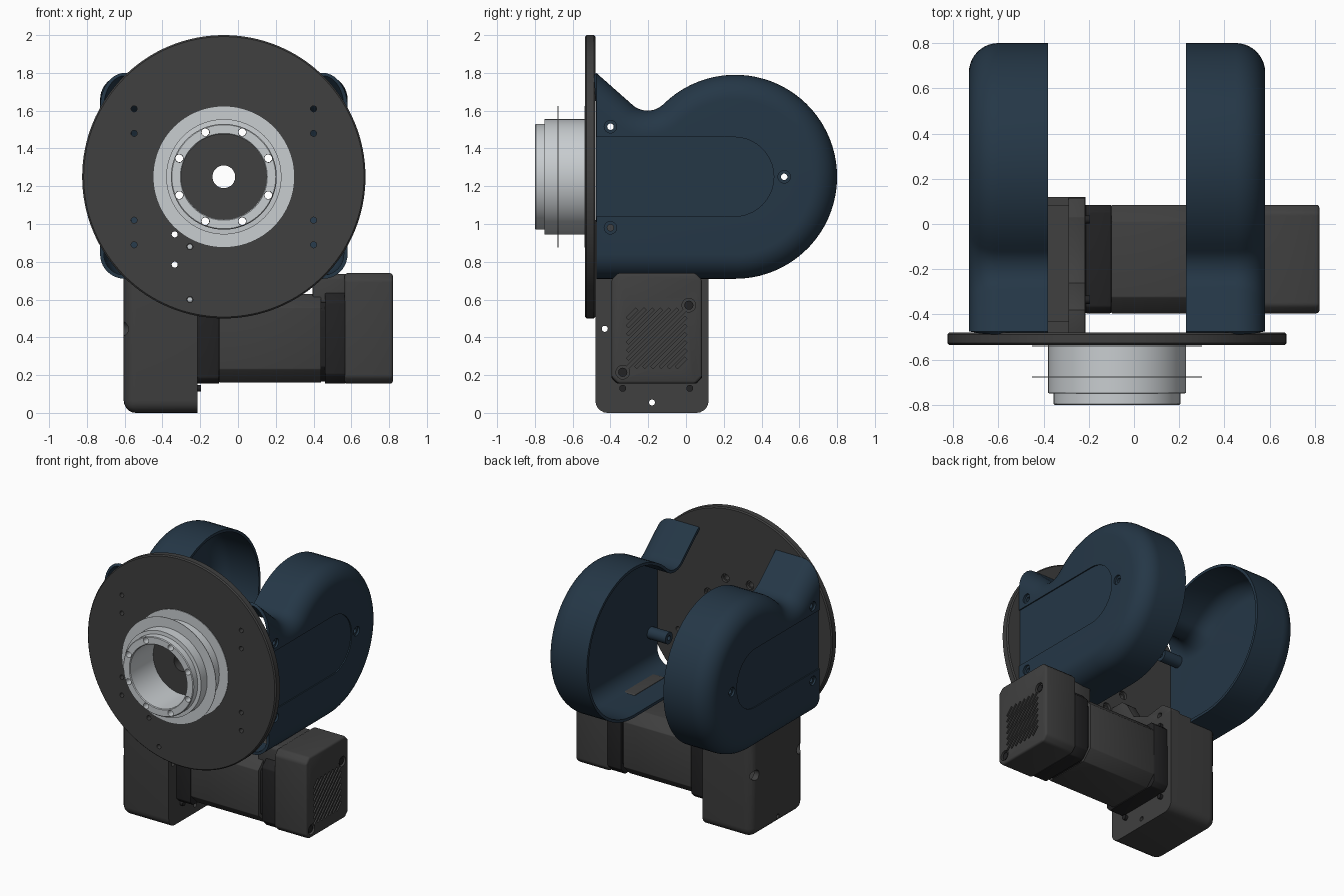
import bpy, bmesh
from math import sin, cos, pi, radians, sqrt, atan2
from mathutils import Matrix, Vector

if "Cube" in bpy.data.objects:
    bpy.data.objects.remove(bpy.data.objects["Cube"])

CX, CZ = -0.075, 1.25          # axis of the round plate


def material(name, r, g, b):
    m = bpy.data.materials.new(name)
    m.diffuse_color = (r, g, b, 1)
    m.use_nodes = True
    m.node_tree.nodes["Principled BSDF"].inputs["Base Color"].default_value = m.diffuse_color
    return m


BLUE = material("blue", 0.018, 0.038, 0.062)
DARK = material("dark_grey", 0.05, 0.05, 0.05)
BLACK = material("black", 0.016, 0.016, 0.017)
SILVER = material("silver", 0.58, 0.61, 0.63)


def obj(name, bm, mat=None):
    me = bpy.data.meshes.new(name)
    bm.to_mesh(me)
    bm.free()
    ob = bpy.data.objects.new(name, me)
    bpy.context.collection.objects.link(ob)
    if mat:
        me.materials.append(mat)
    return ob


def bake(ob):
    dg = bpy.context.evaluated_depsgraph_get()
    me = bpy.data.meshes.new_from_object(ob.evaluated_get(dg))
    ob.modifiers.clear()
    ob.data = me


def bevel(ob, width, segments=3):
    m = ob.modifiers.new("bevel", 'BEVEL')
    m.width, m.segments, m.limit_method = width, segments, 'ANGLE'
    m.angle_limit = radians(40)
    bake(ob)
    return ob


def cut(ob, *cutters):
    for bm in cutters:
        c = obj("cutter", bm)
        c.hide_render = True
        m = ob.modifiers.new("cut", 'BOOLEAN')
        m.operation, m.object, m.solver = 'DIFFERENCE', c, 'EXACT'
        bake(ob)
        bpy.data.objects.remove(c)
    return ob


def smooth(ob):
    bpy.ops.object.select_all(action='DESELECT')
    ob.select_set(True)
    bpy.context.view_layer.objects.active = ob
    bpy.ops.object.shade_smooth_by_angle(angle=radians(32))


def cyls(axis, items, seg=24):
    """items: (centre, radius, length) cylinders along x or y"""
    bm = bmesh.new()
    for c, r, length in items:
        rot = Matrix.Rotation(pi / 2, 4, 'Y' if axis == 'x' else 'X')
        bmesh.ops.create_cone(bm, cap_ends=True, segments=seg, radius1=r, radius2=r,
                              depth=length, matrix=Matrix.Translation(c) @ rot)
    return bm


def prism(pts, x0, x1):
    """extrude a (y, z) outline along x"""
    bm = bmesh.new()
    f = bm.faces.new([bm.verts.new((x0, y, z)) for y, z in pts])
    e = bmesh.ops.extrude_face_region(bm, geom=[f])
    bmesh.ops.translate(bm, vec=(x1 - x0, 0, 0),
                        verts=[v for v in e['geom'] if isinstance(v, bmesh.types.BMVert)])
    bmesh.ops.recalc_face_normals(bm, faces=bm.faces)
    return bm


def rect(y0, y1, z0, z1, c=0):
    if not c:
        return [(y0, z0), (y1, z0), (y1, z1), (y0, z1)]
    return [(y0 + c, z0), (y1 - c, z0), (y1, z0 + c), (y1, z1 - c),
            (y1 - c, z1), (y0 + c, z1), (y0, z1 - c), (y0, z0 + c)]


def lathe(name, pts, mat, seg=96):
    """spin a closed (radius, y) outline about the plate axis"""
    bm = bmesh.new()
    rings = [[bm.verts.new((CX + r * cos(2 * pi * i / seg), y, CZ + r * sin(2 * pi * i / seg)))
              for i in range(seg)] for r, y in pts]
    for k, a in enumerate(rings):
        b = rings[(k + 1) % len(rings)]
        for i in range(seg):
            j = (i + 1) % seg
            bm.faces.new((a[i], a[j], b[j], b[i]))
    bmesh.ops.recalc_face_normals(bm, faces=bm.faces)
    return obj(name, bm, mat)


# Round plate with bolt circle and mounting holes
bolts = [(CX + 0.255 * cos(a), CZ + 0.255 * sin(a)) for a in [pi / 8 + k * pi / 4 for k in range(8)]]
plate = lathe("round_plate", [(0.06, -0.535), (0.742, -0.535), (0.75, -0.527), (0.75, -0.488),
                              (0.742, -0.48), (0.06, -0.48)], DARK, 128)
small = [(CX + s * 0.475, z) for s in (-1, 1) for z in (1.61, 1.48, 1.02, 0.89)]
small += [(-0.335, 0.945), (-0.335, 0.785), (-0.255, 0.88), (-0.255, 0.60)]
cut(plate, cyls('y', [((x, -0.5, z), 0.016, 0.2) for x, z in small]
                + [((x, -0.5, z), 0.02, 0.2) for x, z in bolts]),
    cyls('y', [((x, -0.48, z), 0.03, 0.04) for x, z in bolts]))
smooth(plate)

# Silver hub with thin flanges
hub = lathe("hub", [(0.225, -0.535), (0.225, -0.795), (0.23, -0.80), (0.275, -0.80), (0.28, -0.795),
                    (0.28, -0.75), (0.305, -0.748), (0.305, -0.535)], SILVER)
cut(hub, cyls('y', [((x, -0.67, z), 0.021, 0.4) for x, z in bolts]))
smooth(hub)
for i, y in enumerate((-0.679, -0.541)):
    smooth(lathe(f"hub_flange_{i + 1}", [(0.30, y), (0.375, y), (0.375, y + 0.004), (0.30, y + 0.004)], SILVER))

# Side cover outline: (y, z, inward normal)
R, FR, CY = 0.54, 0.12, 0.26
fy, fz = CY - sqrt((R + FR) ** 2 - 0.47 ** 2), CZ + 0.47
join = atan2(fz - CZ, fy - CY)
prof = [(-0.475, 1.80, 0, -1.4)]
for k in range(13):
    a = radians(225) + (join + pi - radians(225)) * k / 12
    prof.append((fy + FR * cos(a), fz + FR * sin(a), cos(a), sin(a)))
for k in range(1, 49):
    a = join + (-pi / 2 - join) * k / 48
    prof.append((CY + R * cos(a), CZ + R * sin(a), -cos(a), -sin(a)))
prof.append((-0.475, CZ - R, 0, 1))

# Side cover shell with a filleted outer edge, open inside
FIL, STEPS = 0.13, 10
bm = bmesh.new()
levels = [(0.23, 0)] + [(0.45 + FIL * sin(t), FIL * (1 - cos(t)))
                        for t in [k * pi / 2 / STEPS for k in range(STEPS + 1)]]
rings = [[bm.verts.new((x, y + d * ny, z + d * nz)) for y, z, ny, nz in prof] for x, d in levels]
for a, b in zip(rings, rings[1:]):
    for j in range(len(prof) - 1):
        bm.faces.new((a[j], b[j], b[j + 1], a[j + 1]))
bm.faces.new(rings[-1][::-1])
cover = obj("side_cover_right", bm, BLUE)
s = cover.modifiers.new("wall", 'SOLIDIFY')
s.thickness, s.offset = 0.02, -1
bake(cover)
screws = [(-0.40, 1.515), (-0.40, 0.98), (0.52, 1.25)]
panel = [(-0.6, 1.46), (-0.6, 1.04)] + [(0.255 + 0.21 * cos(a), CZ + 0.21 * sin(a))
                                        for a in [-pi / 2 + k * pi / 20 for k in range(21)]]
cut(cover, prism(panel, 0.572, 0.7), cyls('x', [((0.57, y, z), 0.033, 0.1) for y, z in screws]))

# Screw posts inside the cover
posts = obj("cover_posts_right", cyls('x', [((0.49, y, z), 0.042, 0.15) for y, z in screws[:2]]
                                      + [((0.53, 0.52, 1.25), 0.06, 0.07)]), BLUE)
cut(posts, cyls('x', [((0.5, y, z), 0.017, 0.4) for y, z in screws]))
for ob in (cover, posts):
    smooth(ob)
    twin = ob.copy()
    twin.data = ob.data.copy()
    twin.name = ob.name.replace("right", "left")
    twin.data.transform(Matrix.Translation((2 * CX, 0, 0)) @ Matrix.Scale(-1, 4, Vector((1, 0, 0))))
    twin.data.flip_normals()
    bpy.context.collection.objects.link(twin)

# Belt housing on the left, open at the top
housing = bevel(obj("belt_housing", prism(rect(-0.48, 0.12, 0, 0.9), -0.605, -0.1), DARK), 0.065, 5)
cut(housing, prism(rect(-1, 1, 0.74, 1.2), -1, 0.5), prism(rect(-1, 1, -0.5, 1.2), -0.215, 0.5),
    prism(rect(-0.43, 0.08, 0.3, 1.0), -0.565, -0.29),
    cyls('x', [((-0.605, y, 0.445), 0.036, 0.12) for y in (-0.43, 0.07)]),
    cyls('x', [((-0.4, y, z), 0.016, 1) for y, z in ((-0.43, 0.445), (0.07, 0.445), (-0.18, 0.055))]))
smooth(housing)

# Upright bracket joining the housing to the plate
bracket = obj("motor_bracket", prism([(-0.48, 0.55), (0.115, 0.55), (0.115, 0.76), (0.03, 0.82), (-0.12, 0.80),
                                      (-0.26, 0.86), (-0.33, 0.98), (-0.38, 1.02), (-0.48, 1.02)],
                                     -0.29, -0.217), DARK)
cut(bracket, cyls('x', [((-0.25, y, z), 0.022, 0.3) for y, z in ((0.0, 0.75), (-0.3, 0.78))]))
smooth(bevel(bracket, 0.008, 2))
smooth(obj("bracket_screws", cyls('y', [((-0.255, -0.49, z), 0.014, 0.03) for z in (0.88, 0.60)]), SILVER))
smooth(obj("flange_screws", cyls('x', [((-0.21, y, z), 0.018, 0.03) for y in (-0.335, 0.02)
                                       for z in (0.13, 0.66)]), BLACK))

# Motor: body, front flange, rear flange, core
Y0, Y1, Z0, Z1 = -0.395, 0.085, 0.155, 0.635
smooth(bevel(obj("motor_core", prism(rect(Y0 + .02, Y1 - .02, Z0 + .01, Z1 - .01, 0.08), -0.22, 0.58), BLACK), 0.006, 2))
smooth(bevel(obj("motor_body", prism(rect(Y0, Y1, Z0 + .005, Z1 - .005, 0.072), -0.10, 0.44), DARK), 0.004, 2))
smooth(bevel(obj("motor_front_flange", prism(rect(Y0, Y1, Z0, Z1, 0.03), -0.215, -0.10), BLACK), 0.006, 2))
smooth(bevel(obj("motor_rear_flange", prism(rect(Y0 + .005, Y1 - .005, Z0, Z1, 0.05), 0.46, 0.57), BLACK), 0.006, 2))
smooth(bevel(obj("motor_connector", prism(rect(-0.34, 0.03, 0.57, 0.735, 0.02), 0.395, 0.58), DARK), 0.008, 2))

# Motor end cap with diagonal vents and two screws
cap = bevel(obj("motor_end_cap", prism(rect(Y0, Y1, Z0, 0.74, 0.035), 0.565, 0.82), DARK), 0.014, 3)
vents = bmesh.new()
for k in range(-6, 7):
    c = k * 0.0433
    m = (Matrix.Translation((0.82, -0.155 + c / 2, 0.395 - c / 2)) @ Matrix.Rotation(pi / 4, 4, 'X')
         @ Matrix.Diagonal((0.04, (0.31 - abs(c)) * sqrt(2), 0.016, 1)))
    bmesh.ops.create_cube(vents, size=1, matrix=m)
ends = [(0.015, 0.57), (-0.335, 0.215)]
cut(cap, vents, cyls('x', [((0.82, y, z), 0.036, 0.04) for y, z in ends]))
smooth(cap)
smooth(obj("end_cap_screws", cyls('x', [((0.803, y, z), 0.024, 0.02) for y, z in ends]), BLACK))
